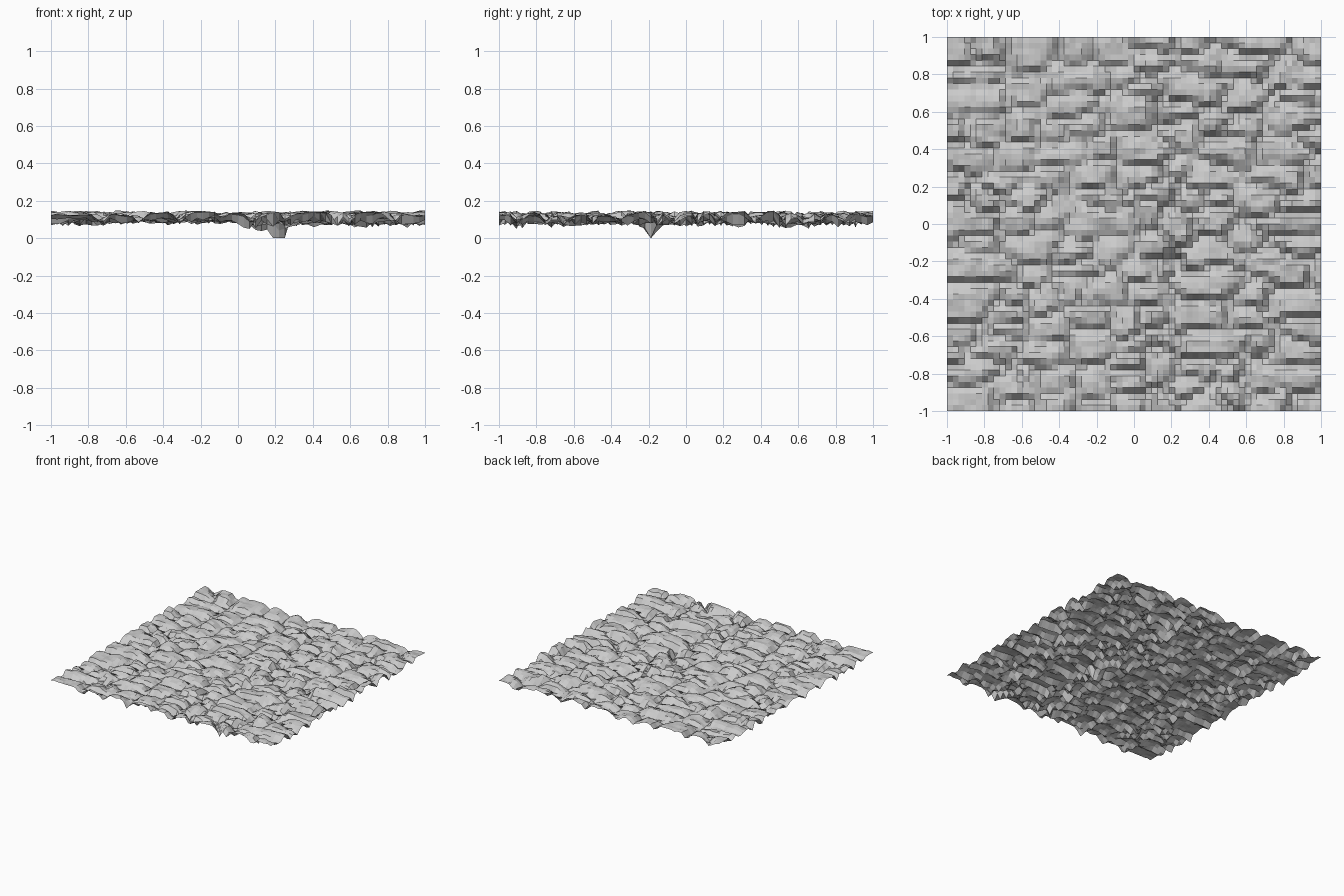
import bpy, bmesh, math, random
from mathutils import Vector, noise

if "Cube" in bpy.data.objects:
    bpy.data.objects.remove(bpy.data.objects["Cube"])

random.seed(7)
N = 64

# main stones: left, right and front edge (y) of each stone
STONES = [
    (-1, -.27, .28), (-.55, -.1, .19), (-.1, .35, .53), (-1, -.72, .59),
    (-.9, -.5, .42), (-.65, -.48, .80), (-1, -.75, .71), (.15, .5, .66),
    (.3, .7, .77), (-.45, -.2, .70), (.4, .9, .31), (.2, .55, -.25),
    (-1, -.65, -.31), (.65, .95, -.31), (.75, 1, -.19), (.2, .55, -.38),
    (-.25, .2, -.44), (-1, -.75, -.50), (.75, 1, -.50), (-.75, -.35, -.66),
    (.25, .55, -.72), (-.85, -.6, -.72), (-.35, -.1, -.72), (.62, .95, -.91),
    (-.5, -.35, -.9), (-1, -.72, -1.01), (.2, .55, -.59), (-.35, -.05, -.07),
    (-.7, -.4, -.22), (.65, 1, -.10), (-1, -.7, -.08), (.75, 1, .73),
]

# each stone: centre, half size, top height, tilt
stones = []


def add_stone(x, y, hw, hh):
    stones.append((x, y, hw, hh, random.uniform(.118, .142),
                   random.uniform(-.08, .08), random.uniform(-.08, .08)))


for x0, x1, y in STONES:
    w = x1 - x0
    parts = max(1, round(w / .25))
    for k in range(parts):
        add_stone(x0 + w * (k + .5) / parts, y + .075, w / parts / 2, .07)

# filler stones wherever there is room left
for _ in range(1500):
    x, y = random.uniform(-1, 1), random.uniform(-1, 1)
    hw, hh = random.uniform(.06, .12), random.uniform(.045, .075)
    if all(abs(x - s[0]) > (hw + s[2]) * .85 or abs(y - s[1]) > (hh + s[3]) * .85
           for s in stones):
        add_stone(x, y, hw, hh)


def height(x, y):
    # warp so the joints are irregular
    n = noise.noise_vector(Vector((x * 6, y * 6, 3)))
    u, v = x + n.x * .04, y + n.y * .04
    near = sorted((((abs((u - s[0]) / s[2]) ** 2.5 + abs((v - s[1]) / s[3]) ** 2.5) ** .4, i)
                   for i, s in enumerate(stones)))[:2]
    (d1, i), (d2, _) = near
    s = stones[i]
    dome = min(1, max(0, (d2 - d1) / 1.0)) ** .6
    # joints run deeper to the right and along the left edge
    gap = .078 - .014 * (x > 0) - .010 * (x < -.7)
    gap += .025 * noise.noise(Vector((x * 4, y * 4, 8)))
    top = s[4] + (u - s[0]) * s[5] + (v - s[1]) * s[6]
    z = gap + (top - gap) * dome
    z += .014 * noise.noise(Vector((x * 16, y * 16, 1)))
    # missing stone: a wide hollow with one deep pit
    z -= .035 * math.exp(-((x - .15) / .12) ** 2 - ((y + .18) / .08) ** 2)
    z -= .05 * math.exp(-((x - .22) / .04) ** 4 - ((y + .19) / .035) ** 4)
    return min(.147, max(0, z))


# open sheet of cobbled ground
bm = bmesh.new()
bmesh.ops.create_grid(bm, x_segments=N, y_segments=N, size=1)
for v in bm.verts:
    v.co.z = height(v.co.x, v.co.y)
# flat bottom of the pit
for v in bm.verts:
    if abs(v.co.x - .22) < .034 and abs(v.co.y + .19) < .017:
        v.co.z = 0
mesh = bpy.data.meshes.new("cobbled_ground")
bm.to_mesh(mesh)
bm.free()
ground = bpy.data.objects.new("cobbled_ground", mesh)
bpy.context.collection.objects.link(ground)
